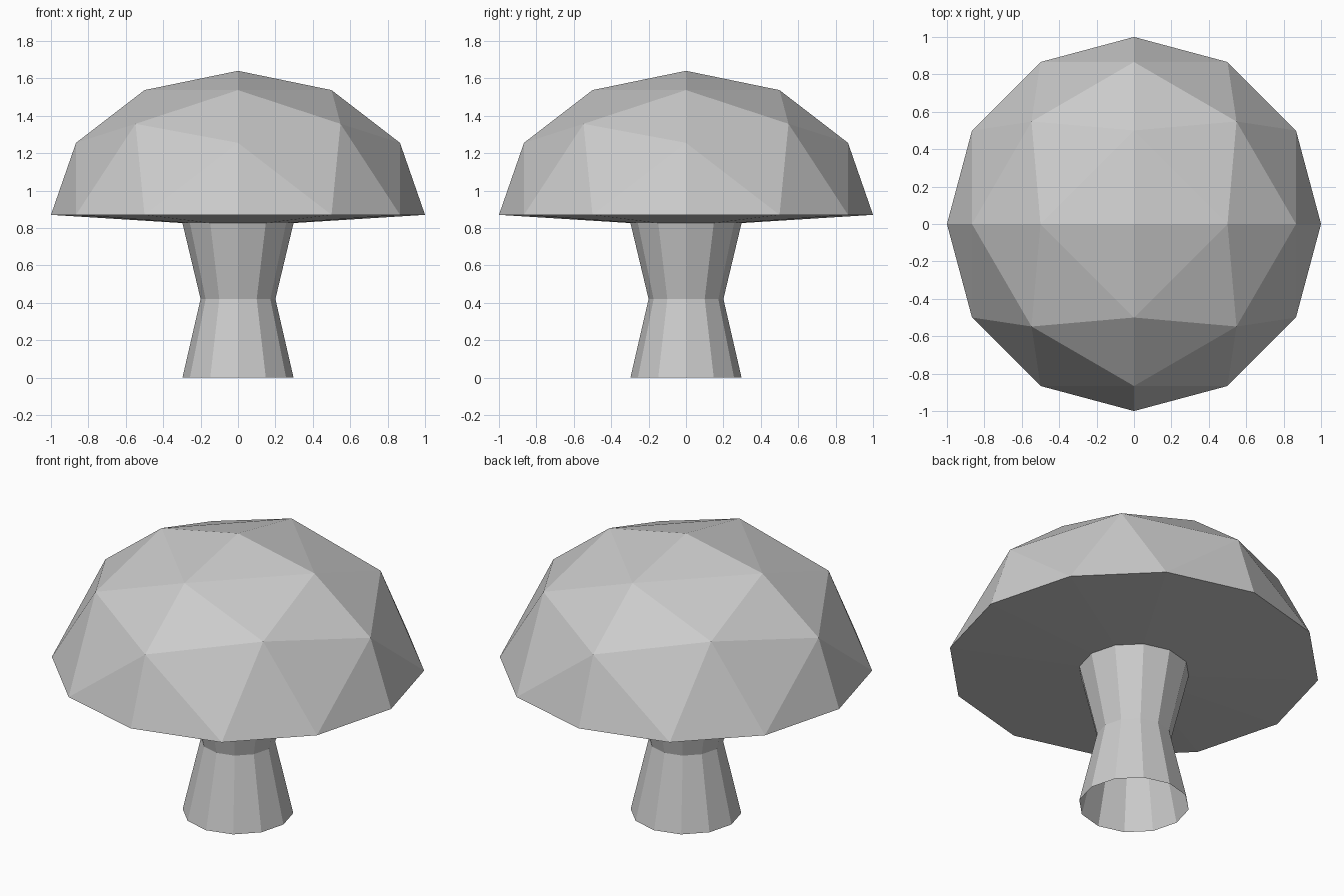
import bpy, bmesh
from math import sin, cos, radians

if "Cube" in bpy.data.objects:
    bpy.data.objects.remove(bpy.data.objects["Cube"])

RIM_Z, DOME_H = 0.87, 0.77


def make_object(name, bm):
    bmesh.ops.recalc_face_normals(bm, faces=bm.faces)
    mesh = bpy.data.meshes.new(name)
    bm.to_mesh(mesh)
    bm.free()
    obj = bpy.data.objects.new(name, mesh)
    bpy.context.collection.objects.link(obj)
    return obj


def ring(bm, radius, z, n=12):
    return [bm.verts.new((radius * cos(radians(360 * i / n)),
                          radius * sin(radians(360 * i / n)), z)) for i in range(n)]


def bridge(bm, a, b):
    n = len(a)
    for i in range(n):
        bm.faces.new((a[i], a[(i + 1) % n], b[(i + 1) % n], b[i]))


# Cap: upper half of an octahedral sphere, three divisions per edge
bm = bmesh.new()
rows = []
for k in range(4):
    row = []
    for i in range(max(1, 4 * k)):
        polar = radians(50.8 if k == 2 and i % 2 else 30 * k)
        az = radians(90 * i / max(1, k))
        row.append(bm.verts.new((sin(polar) * cos(az), sin(polar) * sin(az),
                                 RIM_Z + DOME_H * cos(polar))))
    rows.append(row)
for k in range(1, 4):
    outer, inner = rows[k], rows[k - 1]
    for q in range(4):
        for j in range(k):
            o, i = q * k + j, q * (k - 1) + j
            a, b = outer[o], outer[(o + 1) % len(outer)]
            bm.faces.new((a, b, inner[i % len(inner)]))
            if j < k - 1:
                bm.faces.new((b, inner[(i + 1) % len(inner)], inner[i]))

# Underside: shallow cone from the rim in to the stem
bridge(bm, rows[3], ring(bm, 0.297, 0.826))
make_object("cap", bm)

# Stem: waisted twelve-sided tube, open at the bottom
bm = bmesh.new()
stem = [ring(bm, r, z) for r, z in ((0.297, 0), (0.2, 0.42), (0.297, 0.826))]
for lower, upper in zip(stem, stem[1:]):
    bridge(bm, lower, upper)
obj = make_object("stem", bm)
# Face the open tube's walls outward
for p in obj.data.polygons:
    if p.normal.x * p.center.x + p.normal.y * p.center.y < 0:
        p.flip()
